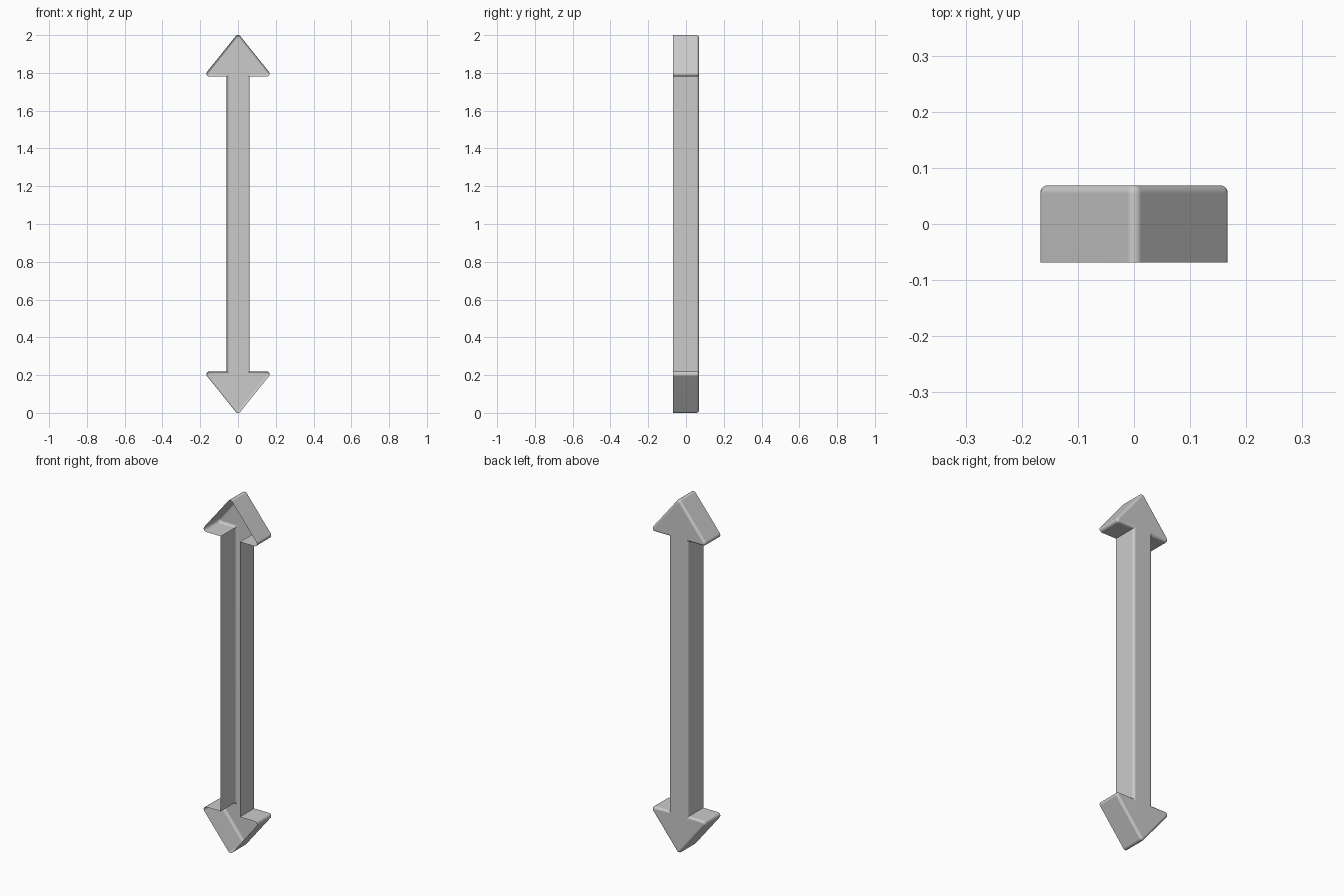
import bpy, bmesh
from math import sin, cos, radians, atan2, pi

if "Cube" in bpy.data.objects:
    bpy.data.objects.remove(bpy.data.objects["Cube"])

HALF_DEPTH = 0.069
STEM, SHELF = 0.06, 0.78        # stem half width, arrowhead base (from mid height)
R, RIM = 0.016, 0.014           # corner radius, back rim radius
WING, TIP = (0.151, 0.796), (0.0, 0.984)
SLOPE = atan2(WING[0] - TIP[0], TIP[1] - WING[1])


def arc(c, r, a0, a1, n=6):
    return [(c[0] + r * cos(a0 + (a1 - a0) * i / n),
             c[1] + r * sin(a0 + (a1 - a0) * i / n)) for i in range(n + 1)]


def outline(d):
    """Arrow outline inset by d, mirrored across both axes."""
    r = R - d
    right = [(STEM - d, SHELF + d)] + arc(WING, r, -pi / 2, SLOPE)
    right += arc(TIP, r, SLOPE, pi / 2)
    top = right + [(-x, z) for x, z in right[-2::-1]]
    return top + [(-x, -z) for x, z in top]


# Rings from the open front edge to the rounded back rim
bm = bmesh.new()
levels = [(0, -HALF_DEPTH)]
for i in range(6):
    a = radians(90 * i / 5)
    levels.append((RIM * (1 - cos(a)), HALF_DEPTH - RIM + RIM * sin(a)))
rings = [[bm.verts.new((x, y, z + 1)) for x, z in outline(d)] for d, y in levels]
for lo, hi in zip(rings, rings[1:]):
    for i in range(len(lo)):
        j = (i + 1) % len(lo)
        bm.faces.new((lo[i], lo[j], hi[j], hi[i]))

# Flat back, front left open
back = bm.faces.new(rings[-1])
back.normal_update()
if back.normal.y < 0:
    back.normal_flip()
bm.normal_update()
bmesh.ops.recalc_face_normals(bm, faces=bm.faces)
if back.normal.y < 0:
    bmesh.ops.reverse_faces(bm, faces=bm.faces)

mesh = bpy.data.meshes.new("double_arrow_shell")
bm.to_mesh(mesh)
bm.free()
obj = bpy.data.objects.new("double_arrow_shell", mesh)
bpy.context.collection.objects.link(obj)
bpy.context.view_layer.objects.active = obj
obj.select_set(True)
bpy.ops.object.shade_smooth_by_angle(angle=radians(35))
mod = obj.modifiers.new("weighted_normals", 'WEIGHTED_NORMAL')
mod.keep_sharp = True
